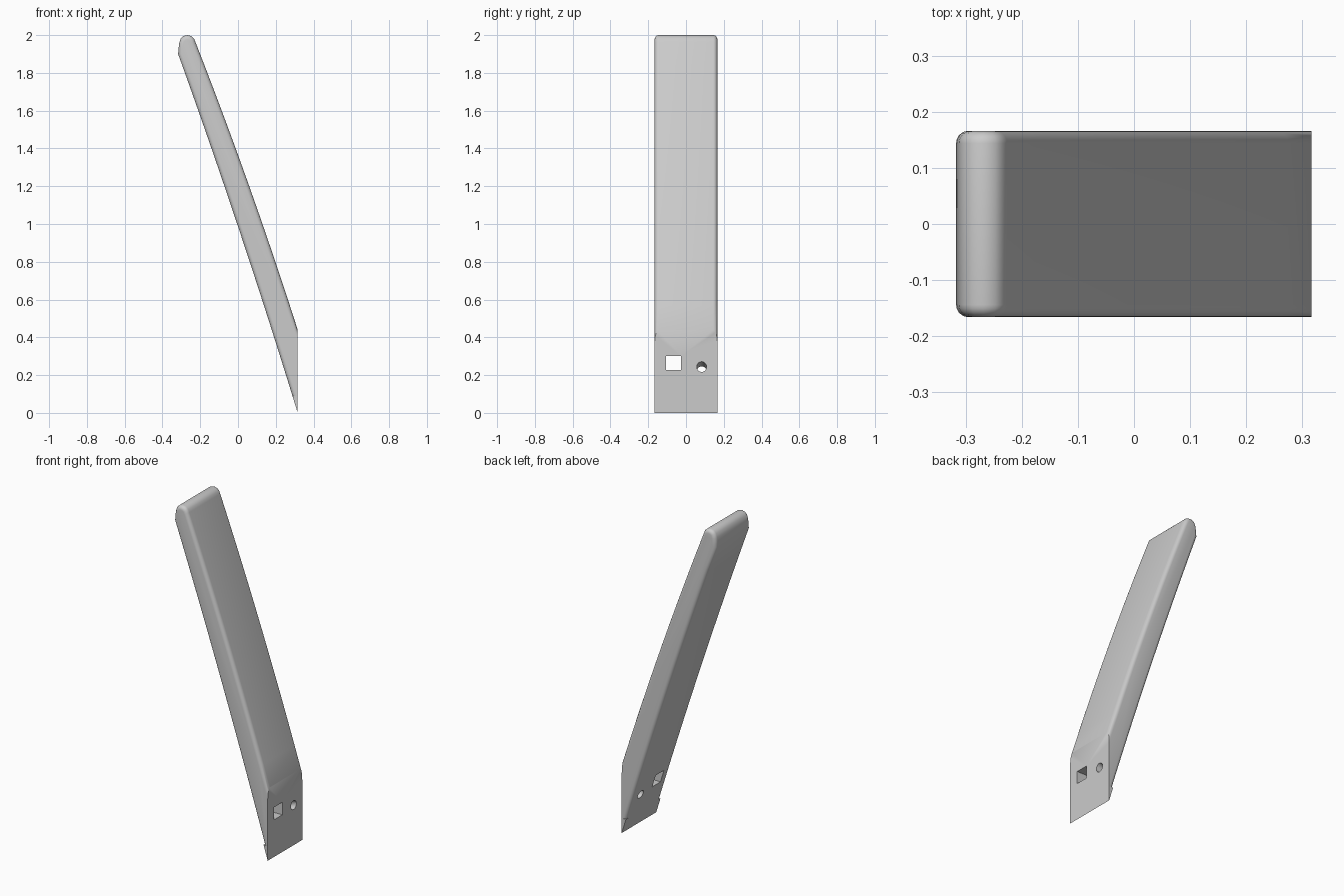
import bpy, bmesh, math
from mathutils import Vector, Matrix

if "Cube" in bpy.data.objects:
    bpy.data.objects.remove(bpy.data.objects["Cube"])

HALF_W = 0.166     # half width along y
FLAT_X = 0.316     # vertical mounting face
TIP_Z = 0.09       # the rounded edges stop here
FILLET = 0.022

grey = bpy.data.materials.new("plain grey")
grey.use_nodes = True
grey.diffuse_color = (0.6, 0.6, 0.6, 1)
grey.node_tree.nodes["Principled BSDF"].inputs["Base Color"].default_value = (0.6, 0.6, 0.6, 1)


def arc(start, middle, end, steps=12):
    """Gentle curve through three points."""
    a, m, b = Vector(start), Vector(middle), Vector(end)
    c = 2 * m - (a + b) / 2
    ts = [i / steps for i in range(steps + 1)]
    return [(1 - t) ** 2 * a + 2 * t * (1 - t) * c + t * t * b for t in ts]


def make_object(name, bm):
    bmesh.ops.recalc_face_normals(bm, faces=bm.faces)
    mesh = bpy.data.meshes.new(name)
    bm.to_mesh(mesh)
    bm.free()
    mesh.materials.append(grey)
    obj = bpy.data.objects.new(name, mesh)
    bpy.context.collection.objects.link(obj)
    return obj


def prism(outline):
    """Extrude an x-z outline across the full width."""
    bm = bmesh.new()
    face = bm.faces.new([bm.verts.new((p[0], -HALF_W, p[1])) for p in outline])
    ext = bmesh.ops.extrude_face_region(bm, geom=[face])
    moved = [v for v in ext["geom"] if isinstance(v, bmesh.types.BMVert)]
    bmesh.ops.translate(bm, verts=moved, vec=(0, 2 * HALF_W, 0))
    return bm


# Side outline: outer curve, rounded head, inner curve
outer = arc((FLAT_X, 0.44), (0.056, 1.21), (-0.226, 1.965))
head = [Vector(p) for p in ((-0.233, 1.982), (-0.247, 1.995), (-0.268, 2.0),
                            (-0.289, 1.995), (-0.304, 1.98), (-0.312, 1.955))]
inner = arc((-0.317, 1.9), (0.009, 0.96), (FLAT_X, 0.0))
upper = [p for p in inner if p.y > TIP_Z]
tip_t = (upper[-1].y - TIP_Z) / (upper[-1].y - inner[-1].y)
corner = upper[-1].lerp(inner[-1], tip_t)

# Main arm with rounded side edges; mounting face and base stay sharp
bm = prism([Vector((FLAT_X, TIP_Z))] + outer + head + upper + [corner])


def is_side_edge(e):
    a, b = (v.co for v in e.verts)
    along = abs(a.y - b.y) < 1e-5
    on_flat = min(a.x, b.x) > FLAT_X - 1e-4
    on_base = max(a.z, b.z) < TIP_Z + 1e-4
    return along and not on_flat and not on_base


bmesh.ops.bevel(bm, geom=[e for e in bm.edges if is_side_edge(e)], offset=FILLET,
                offset_type='OFFSET', segments=5, profile=0.5,
                affect='EDGES', clamp_overlap=False)
arm = make_object("arm", bm)

# Sharp wedge at the foot
make_object("foot_wedge", prism([Vector((FLAT_X, 0)), Vector((FLAT_X, TIP_Z)), corner]))

# Square hole straight through
bm = bmesh.new()
bmesh.ops.create_cube(bm, size=1, matrix=Matrix.Translation((0.27, -0.066, 0.264))
                      @ Matrix.Diagonal((0.4, 0.08, 0.076, 1)))
square_cutter = make_object("square_hole_cutter", bm)

# Round hole square to the sloping inner side
bm = bmesh.new()
bmesh.ops.create_cone(bm, cap_ends=True, segments=24, radius1=0.026, radius2=0.026, depth=0.3,
                      matrix=Matrix.Translation((FLAT_X, 0.083, 0.244))
                      @ Matrix.Rotation(math.radians(72), 4, 'Y'))
round_cutter = make_object("round_hole_cutter", bm)

bpy.context.view_layer.objects.active = arm
arm.select_set(True)
for cutter in (square_cutter, round_cutter):
    cutter.hide_render = True
    mod = arm.modifiers.new("hole", 'BOOLEAN')
    mod.operation = 'DIFFERENCE'
    mod.solver = 'EXACT'
    mod.object = cutter
    bpy.ops.object.modifier_apply(modifier=mod.name)
    bpy.data.objects.remove(cutter)

bpy.ops.object.shade_smooth_by_angle(angle=math.radians(35))
